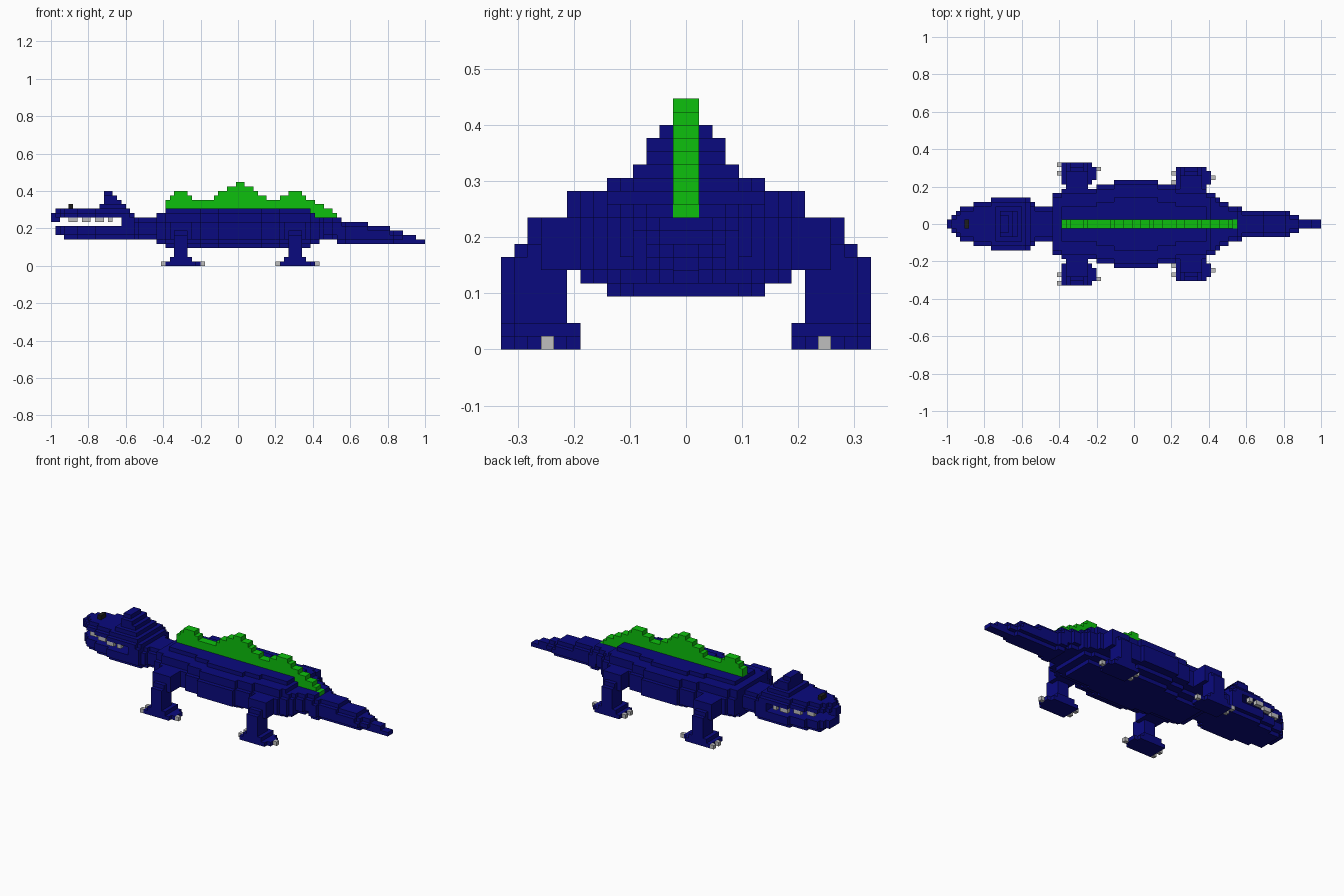
import bpy

U = 2 / 85            # edge of one cube
LENGTH = 85           # cubes from snout to tail tip

cube = bpy.data.objects.get("Cube")
if cube:
    bpy.data.objects.remove(cube, do_unlink=True)


def material(name, rgb):
    m = bpy.data.materials.new(name)
    m.use_nodes = True
    m.diffuse_color = (*rgb, 1)
    m.node_tree.nodes["Principled BSDF"].inputs["Base Color"].default_value = (*rgb, 1)
    return m


NAVY = material("navy blue", (0.003, 0.003, 0.21))
GREEN = material("bright green", (0.004, 0.53, 0.004))
GREY = material("light grey", (0.52, 0.52, 0.52))
BLACK = material("black", (0.012, 0.012, 0.012))

parts = []            # (name, material, set of cubes)
taken = set()         # every filled cell, used to cull hidden faces


def part(name, mat, boxes, sides=(1, -1)):
    """Boxes are (x0, x1, y0, y1, z0, z1) in cubes, y out from the mid plane."""
    cells = set()
    for x0, x1, y0, y1, z0, z1 in boxes:
        for x in range(x0, x1):
            for y in range(y0, y1):
                for z in range(z0, z1):
                    for s in sides:
                        cells.add((x, y if s > 0 else -1 - y, z))
    cells -= taken
    taken.update(cells)
    parts.append((name, mat, cells))


def steps(table, x):
    """Value of a stepped profile of (end, value) pairs at x."""
    return next(v for end, v in table if x < end)


# Body: stepped plan width, with each layer inset and shortened
body_width = [(26, 7), (34, 8), (38, 9), (48, 10), (52, 9), (59, 8), (61, 7), (62, 6)]
body_layers = [(4, 5, 26, 59, 4), (5, 6, 24, 61, 2), (6, 10, 24, 62, 0),
               (10, 11, 24, 62, 1), (11, 12, 24, 60, 1), (12, 13, 26, 59, 4)]
part("body", NAVY, [(x, x + 1, 0, steps(body_width, x) - inset, z0, z1)
                    for z0, z1, x0, x1, inset in body_layers for x in range(x0, x1)])

# Tail: tapers in width and height, with rounded top and bottom layers
tail_width = [(64, 5), (67, 4), (78, 3), (82, 2), (85, 1)]
tail_top = [(66, 11), (72, 10), (77, 9), (80, 8), (83, 7), (85, 6)]
tail = []
for x in range(61, LENGTH):
    w, top = steps(tail_width, x), steps(tail_top, x)
    low = 6 if x < 65 else 5
    tail += [(x, x + 1, 0, max(w - 1, 1), low, top),
             (x, x + 1, 0, w, low + 1, top - 1)]
part("tail", NAVY, tail)

# Head: plan width shared by both jaws
head_width = [(1, 1), (2, 2), (3, 3), (6, 4), (10, 5), (19, 6), (20, 5), (24, 4)]
upper, lower, neck = [(0, 2, 0, 1, 10, 12)], [], []
for x in range(24):
    w = steps(head_width, x)
    if x < 18:
        upper += [(x, x + 1, 0, w, 11, 12)]
        if x > 0:
            upper += [(x, x + 1, 0, max(w - 1, 1), 12, 13)]
    if 1 <= x < 16:
        lower += [(x, x + 1, 0, w, 7, 9)]
        if x > 2:
            lower += [(x, x + 1, 0, w - 1, 6, 7)]
    if x >= 16:
        top = 12 if x < 19 else 11
        neck += [(x, x + 1, 0, w, 7, top - 1), (x, x + 1, 0, w - 1, 6, top)]
part("upper_jaw", NAVY, upper)
part("lower_jaw", NAVY, lower)
part("neck", NAVY, neck)
part("brow_crest", NAVY, [(11, 17, 0, 4, 13, 14), (12, 16, 0, 3, 14, 15),
                          (12, 15, 0, 3, 15, 16), (12, 14, 0, 2, 16, 17)])
part("nostrils", BLACK, [(4, 5, 0, 1, 13, 14)])

# Teeth along the edge of the upper jaw
teeth = [(4, 6), (7, 9), (10, 12), (13, 14)]
part("teeth", GREY, [(x, x + 1, steps(head_width, x) - 1, steps(head_width, x), 10, 11)
                     for a, b in teeth for x in range(a, b)])

# Legs: foot, ankle, shin and a sloping shoulder, repeated for each corner
for where, x, y, claws in (("front", 26, 14, (13, 11, 12)), ("rear", 52, 13, (11, 9, 10))):
    for label, s in (("left", 1), ("right", -1)):
        part(f"{where}_{label}_leg", NAVY, [
            (x, x + 7, y - 5, y, 0, 1), (x, x + 8, y - 4, y - 1, 0, 1),
            (x + 1, x + 6, y - 5, y, 1, 2),
            (x + 2, x + 5, y - 4, y, 2, 7),
            (x + 2, x + 5, 6, y - 1, 6, 8),
            (x + 1, x + 6, 6, y - 2, 6, 10)], (s,))
        c = claws
        part(f"{where}_{label}_claws", GREY, [
            (x - 1, x, c[0], c[0] + 1, 0, 1), (x - 1, x, c[1], c[1] + 1, 0, 1),
            (x + 8, x + 9, c[2], c[2] + 1, 0, 1)], (s,))

# Back fin: three stepped peaks running down onto the tail
fin_top = [(27, 15), (28, 16), (31, 17), (32, 16), (37, 15), (38, 16), (40, 17),
           (42, 18), (44, 19), (46, 18), (47, 17), (49, 16), (52, 15), (54, 16),
           (57, 17), (58, 16), (60, 15), (62, 14), (64, 13), (65, 12), (66, 11)]
part("back_fin", GREEN, [(x, x + 1, 0, 1, 13 if x < 59 else 10, steps(fin_top, x))
                         for x in range(26, 65)] + [(65, 66, 0, 1, 10, 11)])
# the last fin cubes replace the tail ridge beneath them
ridge = {(x, y, 10) for x in range(62, 66) for y in (-1, 0)}
for name, mat, cells in parts:
    if name == "tail":
        cells -= ridge
    elif name == "back_fin":
        cells |= ridge

# Turn each part into a mesh of its exposed cube faces
CORNERS = {
    (1, 0, 0): ((1, 0, 0), (1, 1, 0), (1, 1, 1), (1, 0, 1)),
    (-1, 0, 0): ((0, 1, 0), (0, 0, 0), (0, 0, 1), (0, 1, 1)),
    (0, 1, 0): ((1, 1, 0), (0, 1, 0), (0, 1, 1), (1, 1, 1)),
    (0, -1, 0): ((0, 0, 0), (1, 0, 0), (1, 0, 1), (0, 0, 1)),
    (0, 0, 1): ((0, 0, 1), (1, 0, 1), (1, 1, 1), (0, 1, 1)),
    (0, 0, -1): ((0, 1, 0), (1, 1, 0), (1, 0, 0), (0, 0, 0)),
}
for name, mat, cells in parts:
    index, faces = {}, []
    for x, y, z in sorted(cells):
        for (dx, dy, dz), quad in CORNERS.items():
            if (x + dx, y + dy, z + dz) not in taken:
                faces.append([index.setdefault((x + a, y + b, z + c), len(index))
                              for a, b, c in quad])
    mesh = bpy.data.meshes.new(name)
    mesh.from_pydata([((x - LENGTH / 2) * U, y * U, z * U) for x, y, z in index], [], faces)
    mesh.materials.append(mat)
    obj = bpy.data.objects.new(name, mesh)
    bpy.context.collection.objects.link(obj)
